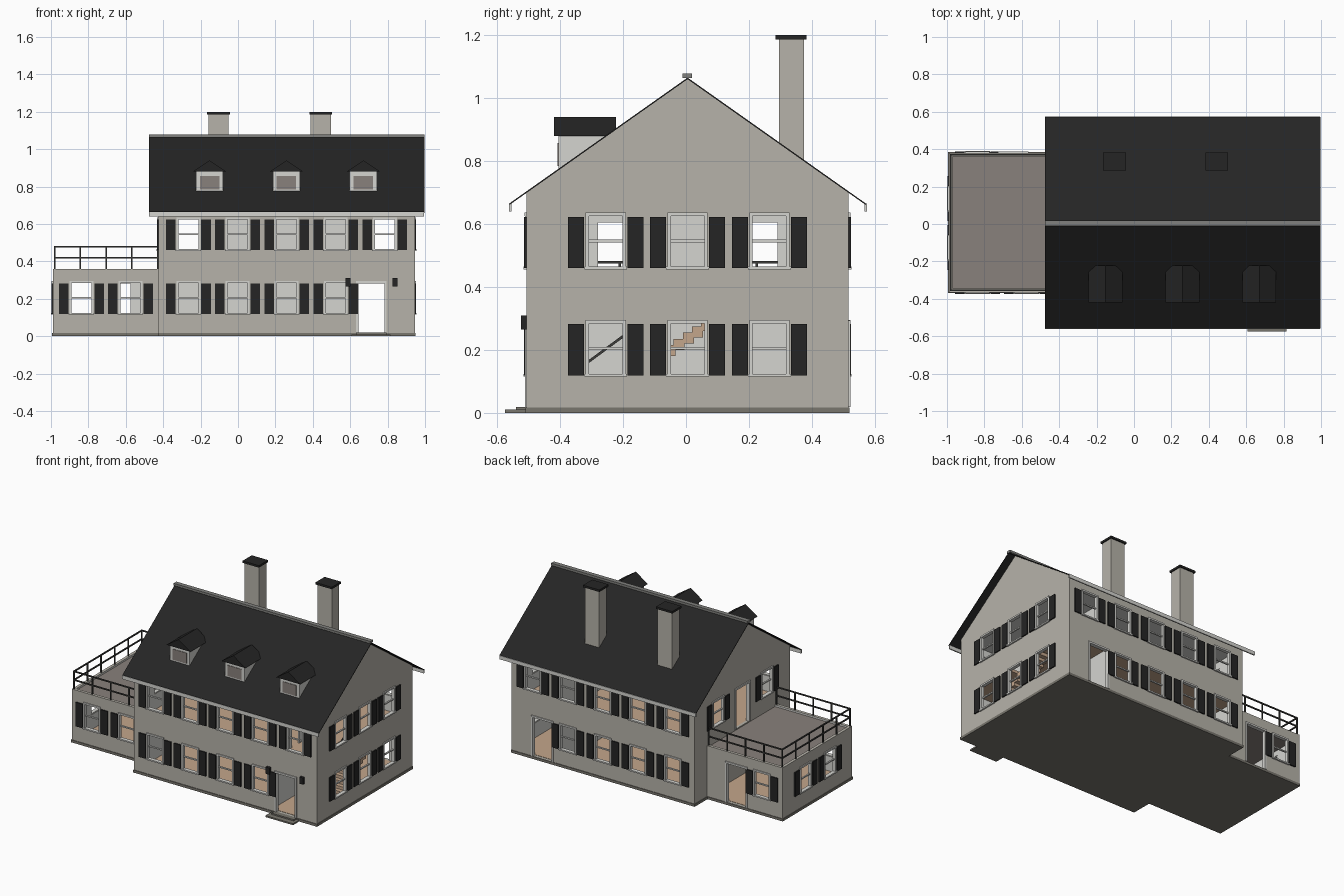
import bpy, bmesh, math
from mathutils import Matrix, Vector

if "Cube" in bpy.data.objects:
    bpy.data.objects.remove(bpy.data.objects["Cube"])


def material(name, r, g, b):
    m = bpy.data.materials.new(name)
    m.use_nodes = True
    m.diffuse_color = (r, g, b, 1)
    bsdf = next(n for n in m.node_tree.nodes if n.type == 'BSDF_PRINCIPLED')
    bsdf.inputs["Base Color"].default_value = (r, g, b, 1)
    return m


WALL = material("warm_grey_wall", .47, .45, .40)
TRIM = material("light_grey_trim", .66, .66, .63)
BLACK = material("near_black", .018, .018, .018)
DECK = material("brown_grey", .25, .22, .20)
WOOD = material("tan_wood", .55, .38, .26)
BASE = material("dark_grey_stone", .19, .18, .155)
RAIL = material("charcoal_metal", .045, .045, .042)
RIDGE = material("mid_grey", .22, .22, .21)


def mesh_of(name, boxes, mat):
    """One mesh from boxes given as (x0, x1, y0, y1, z0, z1)."""
    bm = bmesh.new()
    for b in boxes:
        lo, hi = Vector(b[0::2]), Vector(b[1::2])
        bmesh.ops.create_cube(bm, size=1, matrix=Matrix.Translation((lo + hi) / 2)
                              @ Matrix.Diagonal((*(hi - lo), 1)))
    me = bpy.data.meshes.new(name)
    bm.to_mesh(me)
    bm.free()
    me.materials.append(mat)
    return me


def place(name, me, matrix=Matrix()):
    ob = bpy.data.objects.new(name, me)
    ob.matrix_world = matrix
    bpy.context.scene.collection.objects.link(ob)
    return ob


def boxes(name, mat, *bs):
    return place(name, mesh_of(name, bs, mat))


def prism(name, mat, profile, x0, x1, along_y=False):
    """Extrude a closed profile of (across, z) points."""
    bm = bmesh.new()
    pt = (lambda a, z, d: (a, d, z)) if along_y else (lambda a, z, d: (d, a, z))
    f = bm.faces.new([bm.verts.new(pt(a, z, x0)) for a, z in profile])
    ext = bmesh.ops.extrude_face_region(bm, geom=[f])["geom"]
    step = (0, x1 - x0, 0) if along_y else (x1 - x0, 0, 0)
    bmesh.ops.translate(bm, vec=step, verts=[v for v in ext if isinstance(v, bmesh.types.BMVert)])
    bmesh.ops.recalc_face_normals(bm, faces=bm.faces)
    me = bpy.data.meshes.new(name)
    bm.to_mesh(me)
    bm.free()
    me.materials.append(mat)
    return place(name, me)


def cut(ob, cutter):
    """Subtract the cutter and discard it."""
    mod = ob.modifiers.new("cut", 'BOOLEAN')
    mod.operation, mod.solver, mod.object = 'DIFFERENCE', 'EXACT', cutter
    dg = bpy.context.evaluated_depsgraph_get()
    dg.update()
    me = bpy.data.meshes.new_from_object(ob.evaluated_get(dg))
    ob.modifiers.clear()
    ob.data = me
    bpy.data.objects.remove(cutter)


# Main dimensions
X0, X1, Y0, Y1 = -.425, .945, -.506, .516
WX, WY0, WY1 = -.99, -.365, .38
T, MID, SLOPE, PEAK = .02, .005, .706, 1.06
LOW, UP = .205, .546
FRONT, RIGHT, BACK, LEFT = (math.radians(a) for a in (0, 90, 180, -90))

# Openings: (x, y, z, facing)
cols = [-.265 + .2625 * i for i in range(5)]
house_win = [(x, y, z, a) for y, a in ((Y0, FRONT), (Y1, BACK))
             for z, row in ((LOW, cols[:4]), (UP, cols)) for x in row]
house_win += [(X1, y, z, RIGHT) for y in (-.255, MID, .265) for z in (LOW, UP)]
house_win += [(X0, y, UP, LEFT) for y in (-.255, .265)]
wing_win = [(-.837, WY0, LOW, FRONT), (-.575, WY0, LOW, FRONT), (-.837, WY1, LOW, BACK)]
wing_win += [(WX, MID + s * .131, LOW, LEFT) for s in (-1, 1)]
house_door = [(.713, Y0, .018, FRONT), (.713, Y1, .018, BACK), (X0, MID, .355, LEFT)]
wing_door = [(-.645, WY1, .018, BACK)]


def frame_matrix(p):
    return Matrix.Translation(p[:3]) @ Matrix.Rotation(p[3], 4, 'Z')


def opening_cutter(wins, doors):
    bm = bmesh.new()
    for p, w, z0, z1 in [(p, .06, -.085, .085) for p in wins] + [(p, .072, 0, .268) for p in doors]:
        bmesh.ops.create_cube(bm, size=1, matrix=frame_matrix(p) @ Matrix.Translation((0, 0, (z0 + z1) / 2))
                              @ Matrix.Diagonal((2 * w, .08, z1 - z0, 1)))
    me = bpy.data.meshes.new("opening_cutter")
    bm.to_mesh(me)
    bm.free()
    me.materials.append(WALL)
    return place("opening_cutter", me)


def paint_inside(ob, lo, hi):
    ob.data.materials.clear()
    ob.data.materials.append(WALL)
    ob.data.materials.append(TRIM)
    for f in ob.data.polygons:
        f.material_index = int(all(l - .001 < c < h + .001 for c, l, h in zip(f.center, lo, hi)))


# House walls with gables
house = prism("house_walls", WALL, [(Y0, .01), (Y1, .01), (Y1, .7), (MID, PEAK), (Y0, .7)], X0, X1)
cut(house, boxes("room_cutter", WALL, (X0 + T, X1 - T, Y0 + T, Y1 - T, -.05, .68)))
cut(house, opening_cutter(house_win, house_door))
paint_inside(house, (X0 + T, Y0 + T, 0), (X1 - T, Y1 - T, .68))

# Side wing walls with low parapet
wing = boxes("wing_walls", WALL, (WX, X0, WY0, WY1, .01, .36))
cut(wing, boxes("wing_cutter", WALL, (WX + T, X0 + .05, WY0 + T, WY1 - T, -.05, .5)))
cut(wing, opening_cutter(wing_win, wing_door))
paint_inside(wing, (WX + T, WY0 + T, 0), (X0, WY1 - T, .34))
boxes("wing_deck", DECK, (WX + T, X0, WY0 + T, WY1 - T, .325, .348))

# Foundation, steps and floors
E = .004
boxes("foundation", BASE, (X0 - E, X1 + E, Y0 - E, Y1 + E, 0, .017), (WX - E, X0, WY0 - E, WY1 + E, 0, .0165))
boxes("front_steps", BASE, (.608, .815, -.575, Y0, 0, .01), (.63, .795, -.54, Y0, .01, .019))
boxes("ground_floor", WOOD, (X0 + T, X1 - T, Y0 + T, Y1 - T, .016, .02), (WX + T, X0, WY0 + T, WY1 - T, .016, .02))
boxes("upper_floor", WOOD, (X0 + T, .79, Y0 + T, Y1 - T, .335, .355),
      (.79, X1 - T, Y0 + T, -.12, .335, .355), (.79, X1 - T, .18, Y1 - T, .335, .355))

# Inner partitions with doorways beside the hall
boxes("spine_wall", TRIM, (X0 + T, .6, 0, .012, .02, .335), (-.15, .6, 0, .012, .355, .68))
HX = (.588, .6)
boxes("hall_wall", TRIM, (*HX, Y0 + T, Y1 - T, .02, .335), (*HX, Y0 + T, -.28, .355, .68),
      (*HX, -.2, .21, .355, .68), (*HX, .29, Y1 - T, .355, .68),
      (*HX, -.28, -.2, .605, .68), (*HX, .21, .29, .605, .68))

# Staircase and handrail
boxes("staircase", WOOD, *[(.81, .92, -.3 + i * .029, -.265 + i * .029, .02 + i * .02, .055 + i * .02)
                           for i in range(16)])
prism("stair_handrail", RAIL, [(-.32, .15), (.06, .43), (.06, .44), (-.32, .16)], .8, .807)

# Windows and shutters
frame_me = mesh_of("window_frame", [
    (-.064, -.053, -.006, .016, -.085, .085), (.053, .064, -.006, .016, -.085, .085),
    (-.064, .064, -.007, .016, .079, .09), (-.068, .068, -.01, .016, -.09, -.081),
    (-.053, .053, .002, .012, -.004, .004)], TRIM)
shutter_me = mesh_of("shutters", [(s * .094 - .0255, s * .094 + .0255, -.008, .001, -.086, .077)
                                  for s in (-1, 1)], BLACK)
for p in house_win + wing_win:
    place("window_frame", frame_me, frame_matrix(p))
    place("shutters", shutter_me, frame_matrix(p))

# Door surrounds
door_me = mesh_of("door_frame", [(-.082, -.07, -.006, .02, 0, .268), (.07, .082, -.006, .02, 0, .268),
                                 (-.082, .082, -.007, .02, .264, .276)], TRIM)
for p in house_door + wing_door:
    place("door_frame", door_me, frame_matrix(p))

# Entrance lamps
boxes("entrance_lamps", BLACK, *[(x - .0135, x + .0135, -.524, Y0, .265, .31) for x in (.588, .84)])

# Main roof, eave boards and ridge
RX0, RX1 = -.475, .998


def roof_z(y):
    return PEAK - SLOPE * abs(y - MID)


ya, yb = -.56, .572
prism("main_roof", BLACK, [(ya, roof_z(ya)), (MID, PEAK), (yb, roof_z(yb)), (yb, roof_z(yb) + .005),
                           (MID, PEAK + .005), (ya, roof_z(ya) + .005)], RX0, RX1)
boxes("eave_boards", TRIM, *[(RX0, RX1 - .003, y, y + .008, .64, .665) for y in (-.562, .567)])
boxes("ridge_cap", RIDGE, (RX0, RX1, -.011, .019, 1.063, 1.078))

# Dormers
for x in (-.152, .259, .67):
    boxes("dormer_walls", TRIM, (x - .073, x + .073, -.405, -.23, .775, .881))
    boxes("dormer_pane", DECK, (x - .052, x + .052, -.408, -.404, .785, .857))
    prism("dormer_roof", BLACK, [(x - .09, .88), (x + .09, .88), (x, .94)], -.42, -.222, True)

# Chimneys
for x in (-.104, .442):
    boxes("chimney", WALL, (x - .054, x + .054, .295, .375, .76, 1.188))
    boxes("chimney_cap", BLACK, (x - .061, x + .061, .285, .383, 1.186, 1.2))

# Deck railing along three sides
R = .004
rx, ry0, ry1 = WX + .01, WY0 + .01, WY1 - .01
xs = [rx + (X0 - .005 - rx) * i / 4 for i in range(5)]
ys = [ry0 + (ry1 - ry0) * i / 5 for i in range(1, 5)]
posts = [(x, y) for x in xs for y in (ry0, ry1)] + [(rx, y) for y in ys]
boxes("railing_posts", RAIL, *[(x - R, x + R, y - R, y + R, .35, .48) for x, y in posts])
rails = []
for z in (.42, .478):
    rails += [(rx - R, X0, y - R, y + R, z - R, z + R) for y in (ry0, ry1)]
    rails.append((rx - R, rx + R, ry0, ry1, z - R, z + R))
boxes("railing_rails", RAIL, *rails)
